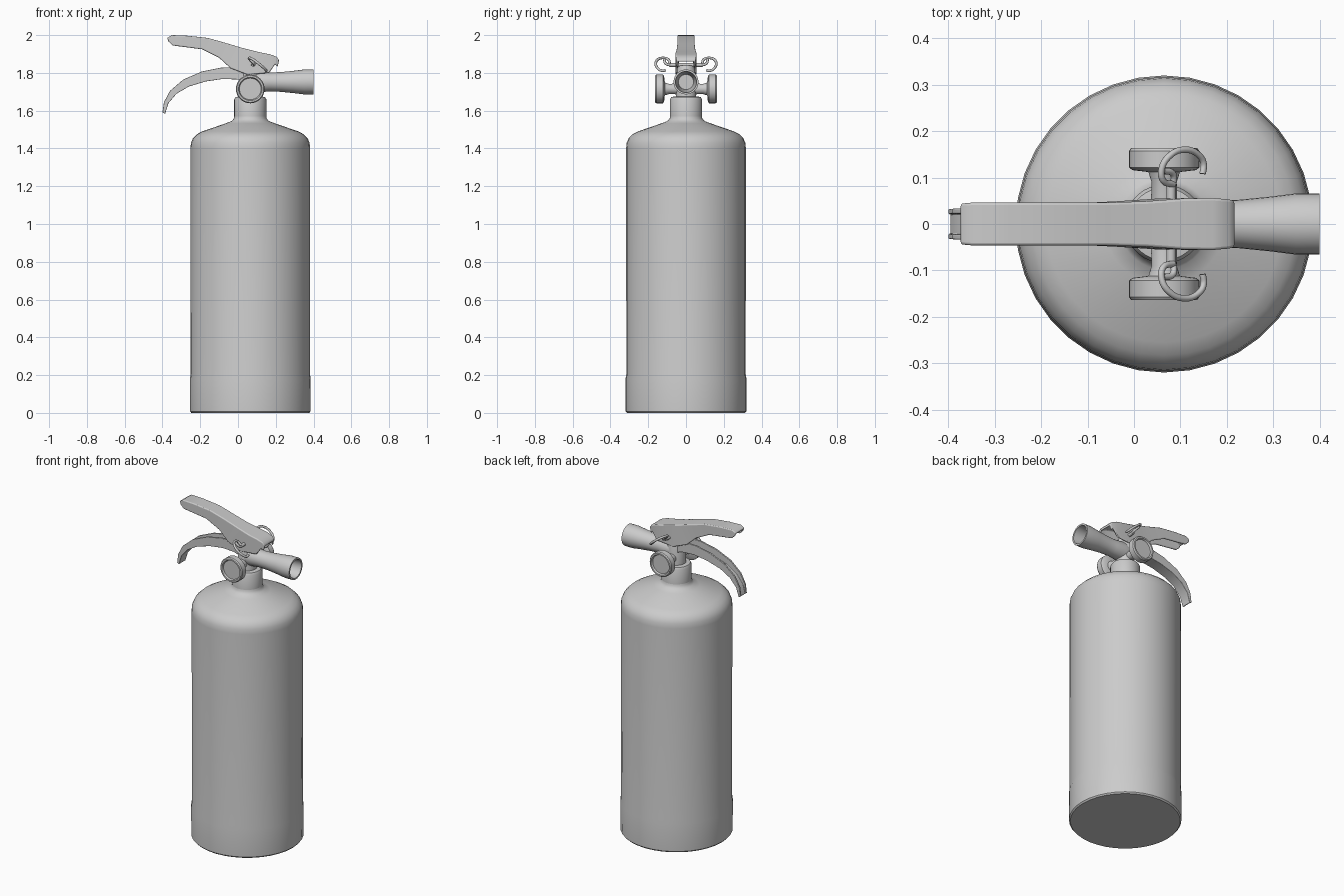
import bpy, bmesh
from math import cos, sin, pi, radians
from mathutils import Matrix, Vector

if "Cube" in bpy.data.objects:
    bpy.data.objects.remove(bpy.data.objects["Cube"])

CX = 0.065  # axis of the tank


def finish(name, bm, bevel=0.0, angle=35):
    bmesh.ops.remove_doubles(bm, verts=bm.verts, dist=1e-5)
    bmesh.ops.recalc_face_normals(bm, faces=bm.faces)
    me = bpy.data.meshes.new(name)
    bm.to_mesh(me)
    bm.free()
    ob = bpy.data.objects.new(name, me)
    bpy.context.collection.objects.link(ob)
    if bevel:
        m = ob.modifiers.new("Bevel", 'BEVEL')
        m.width, m.segments, m.limit_method = bevel, 3, 'ANGLE'
        m.angle_limit = radians(40)
    bpy.ops.object.select_all(action='DESELECT')
    bpy.context.view_layer.objects.active = ob
    ob.select_set(True)
    bpy.ops.object.shade_smooth_by_angle(angle=radians(angle))
    return ob


def lathe(name, profile, origin, axis=(0, 0, 1), n=36):
    """Revolve (radius, height) points around an axis through origin."""
    rot = Vector((0, 0, 1)).rotation_difference(Vector(axis)).to_matrix().to_4x4()
    mat = Matrix.Translation(origin) @ rot
    bm = bmesh.new()
    rings = []
    for r, h in profile:
        if r == 0:
            rings.append([bm.verts.new(mat @ Vector((0, 0, h)))] * n)
        else:
            rings.append([bm.verts.new(mat @ Vector((r * cos(2 * pi * i / n), r * sin(2 * pi * i / n), h)))
                          for i in range(n)])
    for a, b in zip(rings, rings[1:]):
        for i in range(n):
            j = (i + 1) % n
            quad = list(dict.fromkeys((a[i], a[j], b[j], b[i])))
            if len(quad) > 2:
                bm.faces.new(quad)
    return finish(name, bm)


def channel(name, stations, t, bevel):
    """U-shaped strip: each station is (spine x, z, lip x, z, half width)."""
    bm = bmesh.new()
    rings = []
    for sx, sz, lx, lz, w in stations:
        s, l = Vector((sx, 0, sz)), Vector((lx, 0, lz))
        d = l - s
        i = s + d * min(0.7, t / d.length)
        pts = [(s, -w), (s, w), (l, w), (l, w - t), (i, w - t), (i, t - w), (l, t - w), (l, -w)]
        rings.append([bm.verts.new((p.x, y, p.z)) for p, y in pts])
    for a, b in zip(rings, rings[1:]):
        for k in range(8):
            j = (k + 1) % 8
            bm.faces.new((a[k], a[j], b[j], b[k]))
    for r in (rings[0], rings[-1]):
        bm.faces.new((r[0], r[1], r[4], r[5]))
        bm.faces.new(r[1:5])
        bm.faces.new((r[5], r[6], r[7], r[0]))
    bmesh.ops.dissolve_limit(bm, angle_limit=0.001, verts=bm.verts, edges=bm.edges)
    return finish(name, bm, bevel, 40)


def tube(name, points, radius):
    cu = bpy.data.curves.new(name, 'CURVE')
    cu.dimensions = '3D'
    cu.bevel_depth, cu.bevel_resolution, cu.resolution_u = radius, 3, 6
    cu.use_fill_caps = True
    sp = cu.splines.new('BEZIER')
    sp.bezier_points.add(len(points) - 1)
    for bp, p in zip(sp.bezier_points, points):
        bp.co = p
        bp.handle_left_type = bp.handle_right_type = 'AUTO'
    ob = bpy.data.objects.new(name, cu)
    bpy.context.collection.objects.link(ob)
    return ob


# Tank with a slightly raised base band
lathe("tank", [(0, 0), (0.312, 0), (0.319, 0.008), (0.32, 0.18), (0.316, 0.205), (0.317, 1.40),
               (0.314, 1.43), (0.303, 1.455), (0.283, 1.475), (0.255, 1.49), (0.13, 1.533),
               (0.098, 1.545), (0.086, 1.56), (0.084, 1.58), (0, 1.58)], (CX, 0, 0))

# Neck collar and valve block
lathe("neck_collar", [(0, 1.55), (0.085, 1.55), (0.085, 1.66), (0.078, 1.672), (0.06, 1.675),
                      (0, 1.675)], (CX, 0, 0))
lathe("valve_body", [(0, 1.66), (0.054, 1.66), (0.054, 1.80), (0.04, 1.84), (0, 1.84)], (CX, 0, 0), n=28)

# Hollow discharge nozzle
lathe("nozzle", [(0, 0), (0.05, 0), (0.056, 0.04), (0.05, 0.10), (0.052, 0.16), (0.059, 0.23),
                 (0.066, 0.285), (0.066, 0.335), (0.056, 0.335), (0.046, 0.22), (0.04, 0.14),
                 (0, 0.14)], (CX, 0, 1.752), axis=(1, 0, 0), n=28)

# Gauges on stems, and safety rings, one on each side
for side, s in (("front", -1), ("back", 1)):
    lathe(side + "_gauge", [(0, 0), (0.03, 0), (0.027, 0.09), (0.034, 0.112), (0.068, 0.116),
                            (0.076, 0.122), (0.076, 0.157), (0.071, 0.164), (0.062, 0.164),
                            (0.057, 0.154), (0, 0.154)], (CX, 0, 1.715), axis=(0, s, 0), n=32)
    tube(side + "_safety_ring", [(0.085, s * 0.085, 1.845), (0.062, s * 0.095, 1.872), (0.06, s * 0.12, 1.879),
                                 (0.078, s * 0.148, 1.872), (0.108, s * 0.16, 1.85), (0.138, s * 0.15, 1.825),
                                 (0.15, s * 0.13, 1.812), (0.148, s * 0.108, 1.814)], 0.007)
    tube(side + "_ring_eye", [(0.062, s * 0.115, 1.872), (0.084, s * 0.108, 1.85), (0.085, s * 0.088, 1.842),
                              (0.075, s * 0.05, 1.842)], 0.007)

# Safety pin through the lever
lathe("safety_pin", [(0, -0.088), (0.01, -0.088), (0.01, 0.088), (0, 0.088)],
      (0.08, 0, 1.842), axis=(0, 1, 0), n=14)

# Upper squeeze lever, open underneath
channel("upper_lever", [
    (-0.375, 1.985, -0.368, 1.966, 0.044), (-0.35, 2.0, -0.345, 1.945, 0.046),
    (-0.27, 1.997, -0.29, 1.938, 0.046), (-0.16, 1.985, -0.19, 1.925, 0.046),
    (-0.06, 1.957, -0.10, 1.88, 0.046), (0.03, 1.93, -0.04, 1.825, 0.049),
    (0.11, 1.91, 0.05, 1.79, 0.055), (0.17, 1.898, 0.165, 1.80, 0.056),
    (0.205, 1.885, 0.195, 1.845, 0.053), (0.217, 1.868, 0.21, 1.832, 0.05)], 0.011, 0.006)

# Lower carrying handle, open on top
channel("lower_handle", [
    (-0.386, 1.583, -0.4, 1.59, 0.032), (-0.368, 1.64, -0.392, 1.645, 0.033),
    (-0.325, 1.69, -0.36, 1.705, 0.034), (-0.26, 1.728, -0.29, 1.765, 0.035),
    (-0.17, 1.755, -0.19, 1.808, 0.036), (-0.08, 1.768, -0.09, 1.828, 0.037),
    (0.0, 1.765, 0.0, 1.83, 0.04), (0.08, 1.74, 0.08, 1.82, 0.043)], 0.011, 0.004)
